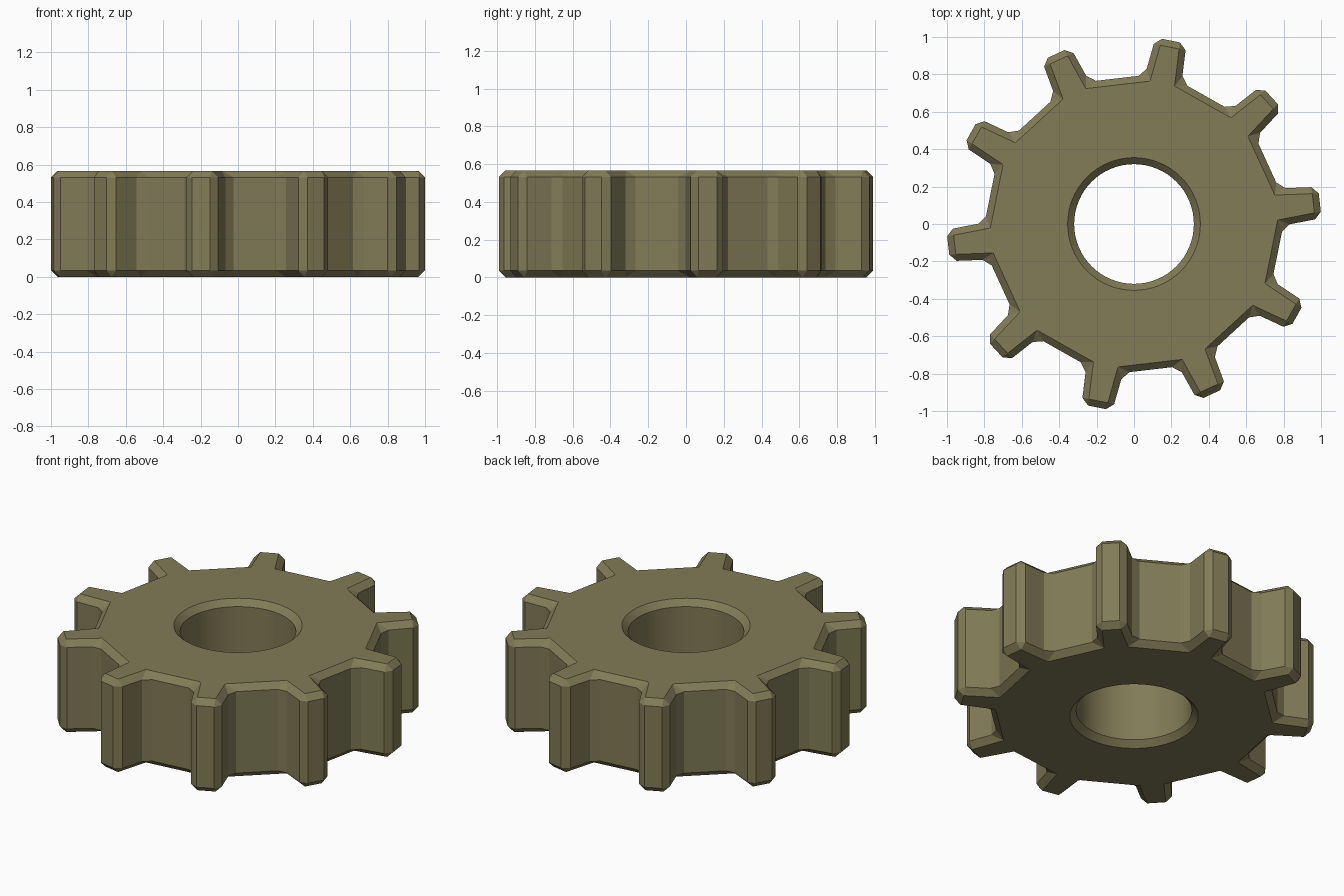
import bpy, bmesh
from math import radians, sin, cos, tau

if "Cube" in bpy.data.objects:
    bpy.data.objects.remove(bpy.data.objects["Cube"])

TEETH, HEIGHT, CHAMFER, BORE = 10, 0.567, 0.035, 0.32


def polar(r, deg):
    return r * cos(radians(deg)), r * sin(radians(deg))


def make_object(name, bm):
    bmesh.ops.recalc_face_normals(bm, faces=bm.faces)
    mesh = bpy.data.meshes.new(name)
    bm.to_mesh(mesh)
    bm.free()
    obj = bpy.data.objects.new(name, mesh)
    bpy.context.collection.objects.link(obj)
    return obj


# gear outline: straight-sided teeth, extruded to full height
outline = []
for i in range(TEETH):
    a = 6.6 + i * 360 / TEETH
    outline += [polar(r, a + d) for r, d in
                ((0.798, -7.2), (1.0035, -4.8), (1.0035, 4.8), (0.798, 7.2))]
bm = bmesh.new()
base = bm.faces.new([bm.verts.new((x, y, 0)) for x, y in outline])
top = bmesh.ops.extrude_face_region(bm, geom=[base], use_keep_orig=True)
bmesh.ops.translate(bm, vec=(0, 0, HEIGHT),
                    verts=[v for v in top["geom"] if isinstance(v, bmesh.types.BMVert)])
gear = make_object("gear", bm)

# chamfer along all the edges
bevel = gear.modifiers.new("chamfer", "BEVEL")
bevel.width, bevel.segments = CHAMFER, 1
bevel.limit_method, bevel.angle_limit = "ANGLE", radians(30)

# bore cutter: a cylinder flaring at both ends for the chamfered rims
bm = bmesh.new()
N, EXTRA = 64, 0.05
rings = []
for r, z in ((BORE + CHAMFER + EXTRA, -EXTRA), (BORE, CHAMFER),
             (BORE, HEIGHT - CHAMFER), (BORE + CHAMFER + EXTRA, HEIGHT + EXTRA)):
    rings.append([bm.verts.new((r * cos(tau * k / N), r * sin(tau * k / N), z))
                  for k in range(N)])
for lo, hi in zip(rings, rings[1:]):
    for k in range(N):
        j = (k + 1) % N
        bm.faces.new((lo[k], lo[j], hi[j], hi[k]))
bm.faces.new(rings[0])
bm.faces.new(rings[-1])
cutter = make_object("bore_cutter", bm)
cutter.hide_render = True

cut = gear.modifiers.new("bore", "BOOLEAN")
cut.operation, cut.solver, cut.object = "DIFFERENCE", "EXACT", cutter

# apply the modifiers, drop the cutter, smooth the bore
bpy.context.view_layer.objects.active = gear
gear.select_set(True)
for name in ("chamfer", "bore"):
    bpy.ops.object.modifier_apply(modifier=name)
bpy.data.objects.remove(cutter)
bpy.ops.object.shade_smooth_by_angle(angle=radians(25))

# olive metal
mat = bpy.data.materials.new("olive")
mat.diffuse_color = (0.22, 0.20, 0.095, 1)
mat.use_nodes = True
mat.node_tree.nodes["Principled BSDF"].inputs["Base Color"].default_value = mat.diffuse_color
gear.data.materials.append(mat)
